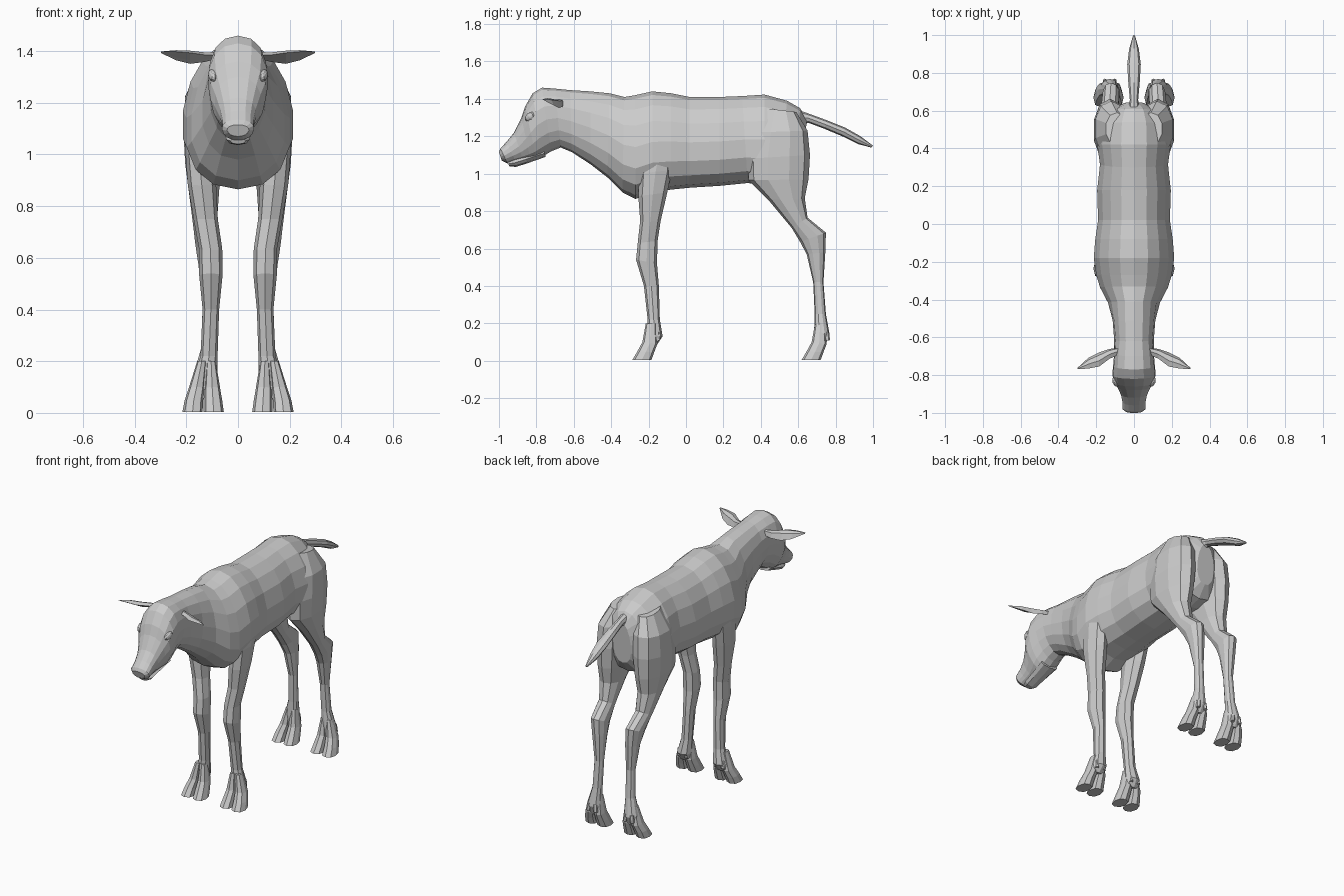
import bpy, bmesh, math
from mathutils import Vector


def skin(name, rings, mirror=False):
    """Bridge a list of equal-length point rings into a closed, flat-shaded skin."""
    bm = bmesh.new()
    loops = [[bm.verts.new(p) for p in r] for r in rings]
    n = len(loops[0])
    for a, b in zip(loops, loops[1:]):
        for i in range(n):
            j = (i + 1) % n
            bm.faces.new((a[i], a[j], b[j], b[i]))
    bm.faces.new(loops[0])
    bm.faces.new(loops[-1])
    bmesh.ops.recalc_face_normals(bm, faces=bm.faces)
    me = bpy.data.meshes.new(name)
    bm.to_mesh(me)
    bm.free()
    ob = bpy.data.objects.new(name, me)
    bpy.context.collection.objects.link(ob)
    if mirror:
        ob.modifiers.new("mirror", 'MIRROR').use_mirror_merge = False
    return ob


def section(y1, z1, y2, z2, xc, w, n=8, power=1.0, egg=0.0):
    """Oval ring between two side-profile points, with half-width w around xc."""
    c = Vector((xc, (y1 + y2) / 2, (z1 + z2) / 2))
    v = Vector((0, (y1 - y2) / 2, (z1 - z2) / 2))
    pts = []
    for i in range(n):
        a = 2 * math.pi * (i + 0.0) / n
        s, t = math.sin(a), math.cos(a)
        s = math.copysign(abs(s) ** power, s)
        t = math.copysign(abs(t) ** power, t)
        pts.append(c + v * t + Vector((w * s * (1 - egg * t), 0, 0)))
    return pts


# Body, neck and head: top point, bottom point, half-width
trunk = [
    (.645, 1.29, .63, 1.03, .06), (.61, 1.35, .58, .96, .14),
    (.54, 1.39, .50, .94, .185), (.42, 1.423, .42, .94, .195),
    (.30, 1.415, .33, .95, .18), (.18, 1.41, .18, .935, .195),
    (.02, 1.41, .02, .925, .19), (-.08, 1.43, -.08, .915, .205),
    (-.18, 1.44, -.18, .90, .213), (-.27, 1.42, -.27, .865, .20),
    (-.33, 1.41, -.34, .90, .18), (-.41, 1.43, -.42, .98, .138),
    (-.51, 1.44, -.51, 1.05, .113), (-.62, 1.447, -.61, 1.115, .105),
    (-.70, 1.455, -.67, 1.14, .105), (-.77, 1.46, -.72, 1.12, .11),
    (-.82, 1.43, -.77, 1.09, .115), (-.86, 1.36, -.80, 1.078, .108),
    (-.88, 1.30, -.83, 1.073, .09), (-.92, 1.22, -.87, 1.07, .07),
    (-.96, 1.17, -.91, 1.065, .062), (-.992, 1.135, -.955, 1.055, .062),
    (-1.0, 1.115, -.985, 1.07, .042)]
skin("body_and_head", [
    section(a, b, c, d, 0, w, 16, .92, .17 if a > -.45 else (0 if a > -.65 else -.12))
    for a, b, c, d, w in trunk])

# Lower jaw
skin("lower_jaw", [section(*s, n=8) for s in (
    (-.76, 1.13, -.75, 1.09, 0, .06), (-.86, 1.10, -.85, 1.055, 0, .05),
    (-.92, 1.08, -.91, 1.036, 0, .045), (-.955, 1.065, -.945, 1.04, 0, .03))])

# Hind legs: front point, rear point, centre x, half-width
hind = [
    (.42, 1.35, .59, 1.33, .09, .06), (.36, 1.22, .65, 1.23, .12, .088),
    (.33, 1.08, .663, 1.10, .127, .088), (.335, .965, .655, .97, .13, .078),
    (.44, .86, .635, .87, .132, .062), (.565, .71, .65, .765, .128, .048),
    (.61, .635, .748, .685, .122, .045), (.645, .57, .745, .58, .115, .04),
    (.68, .42, .735, .42, .11, .028), (.688, .25, .748, .25, .115, .029),
    (.685, .16, .768, .14, .128, .045), (.69, .09, .745, .085, .13, .05)]
skin("hind_legs", [section(*s, n=10, power=.9) for s in hind], True)

# Front legs
fore = [
    (-.20, 1.15, -.075, 1.14, .165, .042), (-.25, 1.0, -.075, 1.02, .152, .052),
    (-.255, .88, -.10, .90, .14, .055), (-.245, .75, -.135, .75, .125, .047),
    (-.258, .63, -.152, .64, .106, .045), (-.267, .54, -.155, .52, .105, .045),
    (-.225, .40, -.145, .40, .105, .032), (-.205, .22, -.14, .22, .112, .033),
    (-.208, .14, -.125, .13, .125, .045), (-.21, .09, -.155, .085, .13, .05)]
skin("front_legs", [section(*s, n=8, power=.9) for s in fore], True)

# Cloven hooves and dewclaws
for label, dy in (("hind", 0), ("front", -.905)):
    for side, sx in (("inner", -1), ("outer", 1)):
        prof = [(.69, .20, .745, .20, .122 + sx * .018, .018),
                (.672, .10, .752, .09, .13 + sx * .03, .031),
                (.645, .05, .735, .045, .134 + sx * .037, .036),
                (.618, .004, .72, .004, .135 + sx * .041, .039)]
        skin(f"{label}_{side}_hooves",
             [section(a + dy, b, c + dy, d, x, w, 8, .8) for a, b, c, d, x, w in prof], True)
        claw = [(.735, .15, .765, .155, .128 + sx * .02, .015),
                (.742, .105, .77, .11, .128 + sx * .026, .012)]
        skin(f"{label}_{side}_dewclaws",
             [section(a + dy, b, c + dy, d, x, w, 6) for a, b, c, d, x, w in claw], True)

# Tail
skin("tail", [section(*s, n=8) for s in (
    (.59, 1.345, .62, 1.26, 0, .03), (.66, 1.32, .655, 1.272, 0, .022),
    (.75, 1.287, .74, 1.24, 0, .03), (.85, 1.247, .84, 1.198, 0, .036),
    (.93, 1.202, .92, 1.158, 0, .026), (1.0, 1.15, .99, 1.14, 0, .006))])

# Cupped ears: crescent section swept outwards
crescent = [(-1, 0), (-.5, .75), (.2, 1), (1, .3), (.4, .25), (-.4, .1)]
ears = []
for x, y, z, half, depth in ((.08, -.675, 1.375, .02, .03), (.13, -.69, 1.368, .032, .035),
                             (.185, -.72, 1.368, .046, .04), (.24, -.738, 1.378, .036, .03),
                             (.298, -.765, 1.395, .005, .004)):
    ears.append([(x, y + .75 * half * a + .45 * depth * b, z - .55 * half * a + .7 * depth * b)
                 for a, b in crescent])
skin("ears", ears, True)

# Eyes: low-poly almonds set into the head
for sx in (-1, 1):
    bpy.ops.mesh.primitive_uv_sphere_add(segments=8, ring_count=6, radius=1,
                                         location=(sx * .098, -.835, 1.305),
                                         rotation=(math.radians(35), 0, sx * math.radians(-20)))
    eye = bpy.context.object
    eye.name = "left_eye" if sx < 0 else "right_eye"
    eye.scale = (.016, .032, .02)
